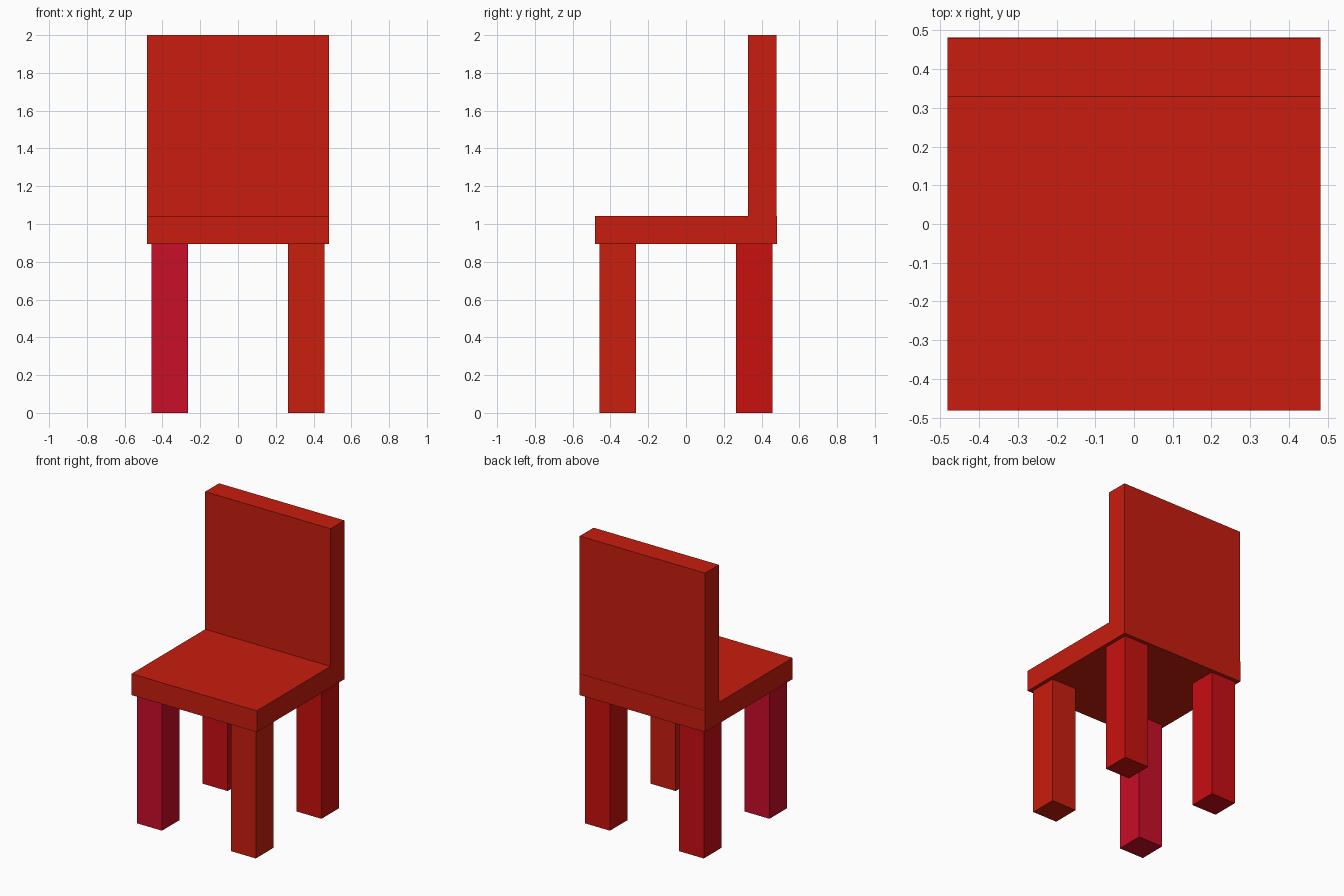
import bpy

if "Cube" in bpy.data.objects:
    bpy.data.objects.remove(bpy.data.objects["Cube"])


def srgb(r, g, b):
    """Convert 0-255 display colour to linear RGBA."""
    def lin(c):
        c /= 255
        return c / 12.92 if c <= 0.04045 else ((c + 0.055) / 1.055) ** 2.4
    return (lin(r), lin(g), lin(b), 1.0)


def box(name, lo, hi, color):
    """Flat-shaded box between two corners with its own coloured material."""
    centre = [(a + b) / 2 for a, b in zip(lo, hi)]
    bpy.ops.mesh.primitive_cube_add(size=1, location=centre)
    ob = bpy.context.object
    ob.name = name
    ob.scale = [b - a for a, b in zip(lo, hi)]
    bpy.ops.object.transform_apply(location=False, rotation=False, scale=True)
    mat = bpy.data.materials.new(name + "_red")
    mat.diffuse_color = srgb(*color)
    mat.use_nodes = True
    mat.node_tree.nodes["Principled BSDF"].inputs["Base Color"].default_value = mat.diffuse_color
    ob.data.materials.append(mat)
    return ob


HALF = 0.482
SEAT_BOTTOM, SEAT_TOP = 0.895, 1.043
MAIN_RED = (200, 28, 14)

# Seat and backrest
box("seat", (-HALF, -HALF, SEAT_BOTTOM), (HALF, HALF, SEAT_TOP), MAIN_RED)
box("backrest", (-HALF, 0.328, SEAT_TOP), (HALF, 0.48, 2.0), MAIN_RED)

# Four square legs, each a slightly different red
LEG_CENTRE, LEG_HALF = 0.361, 0.096
legs = {
    "front_left_leg": (-1, -1, (200, 14, 40)),
    "front_right_leg": (1, -1, (200, 30, 14)),
    "back_left_leg": (-1, 1, (200, 14, 20)),
    "back_right_leg": (1, 1, (200, 17, 14)),
}
for name, (sx, sy, color) in legs.items():
    x, y = sx * LEG_CENTRE, sy * LEG_CENTRE
    box(name, (x - LEG_HALF, y - LEG_HALF, 0),
        (x + LEG_HALF, y + LEG_HALF, SEAT_BOTTOM), color)
